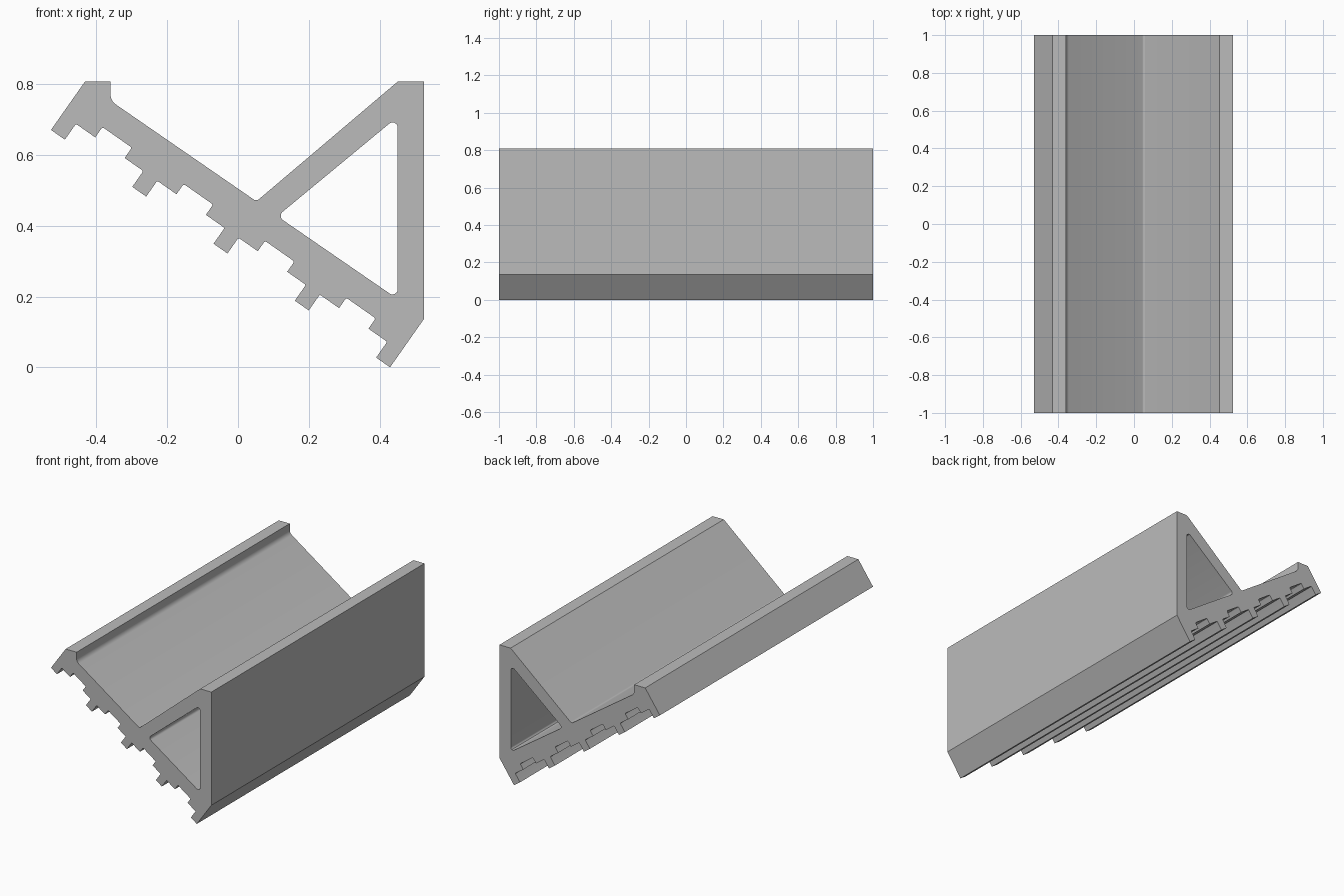
import bpy
import bmesh
from math import radians, tan
from mathutils import Vector, Matrix

cube = bpy.data.objects.get("Cube")
if cube:
    bpy.data.objects.remove(cube, do_unlink=True)

LENGTH = 2.0
PITCH = 0.2804          # spacing of the feet along the sloped underside
SLOPE = radians(35)


def fillet(points, steps=6):
    """Round each (point, radius) corner of a closed outline."""
    out = []
    for i, (p, r) in enumerate(points):
        if r == 0:
            out.append(p)
            continue
        a = (points[i - 1][0] - p).normalized()
        b = (points[(i + 1) % len(points)][0] - p).normalized()
        half = a.angle(b) / 2
        start, end = p + a * r / tan(half), p + b * r / tan(half)
        centre = p + (a + b).normalized() * (r / abs(a.cross(b)) * (a + b).length)
        for s in range(steps + 1):
            d = start.lerp(end, s / steps) - centre
            out.append(centre + d.normalized() * r)
    return out


def corner(x, z, r=0.0):
    return Vector((x, z)), r


# Sloped underside: foot, shallow step and deep groove, repeated up the slope
along = Matrix.Rotation(-SLOPE, 2) @ Vector((-1, 0))
if along.y < 0:
    along.y = -along.y
inward = Vector((along.y, -along.x))
step = [(0, 0, 0), (0.048, 0, 0), (0.048, 0.0545, 0.004), (0.1125, 0.0545, 0),
        (0.1125, 0.09, 0.006), (0.214, 0.09, 0.006), (0.214, 0.0545, 0),
        (PITCH, 0.0545, 0.004)]
toe = Vector((0.4296, 0))
underside = []
for k in range(5):
    for u, v, r in (step if k < 4 else step[:2]):
        underside.append((toe + along * (u + k * PITCH) + inward * v, r))

# Upper side: end lip, sloped bed, inclined web and upright wall
upper = [corner(-0.432, 0.808), corner(-0.36, 0.808), corner(-0.36, 0.753, 0.034),
         corner(0.052, 0.469, 0.012), corner(0.452, 0.808),
         corner(0.525, 0.808), corner(0.525, 0.136)]
hollow = [corner(0.451, 0.708, 0.014), corner(0.451, 0.193, 0.014),
          corner(0.111, 0.427, 0.015)]

# Fill the cross-section and extrude it lengthwise
bm = bmesh.new()
for outline in (underside + upper, hollow):
    verts = [bm.verts.new((p.x, -LENGTH / 2, p.y)) for p in fillet(outline)]
    for i, v in enumerate(verts):
        bm.edges.new((verts[i - 1], v))
bmesh.ops.triangle_fill(bm, edges=bm.edges[:], use_beauty=True, use_dissolve=False)
result = bmesh.ops.extrude_face_region(bm, geom=bm.faces[:], use_keep_orig=True)
moved = [g for g in result["geom"] if isinstance(g, bmesh.types.BMVert)]
bmesh.ops.translate(bm, verts=moved, vec=(0, LENGTH, 0))
bmesh.ops.recalc_face_normals(bm, faces=bm.faces[:])

mesh = bpy.data.meshes.new("extruded_rail")
bm.to_mesh(mesh)
bm.free()
rail = bpy.data.objects.new("extruded_rail", mesh)
bpy.context.collection.objects.link(rail)

# Single plain grey
grey = bpy.data.materials.new("plain_grey")
grey.use_nodes = True
colour = (0.5, 0.5, 0.5, 1)
grey.diffuse_color = colour
grey.node_tree.nodes["Principled BSDF"].inputs["Base Color"].default_value = colour
mesh.materials.append(grey)

bpy.ops.object.select_all(action="DESELECT")
rail.select_set(True)
bpy.context.view_layer.objects.active = rail
bpy.ops.object.shade_smooth_by_angle(angle=radians(30))
